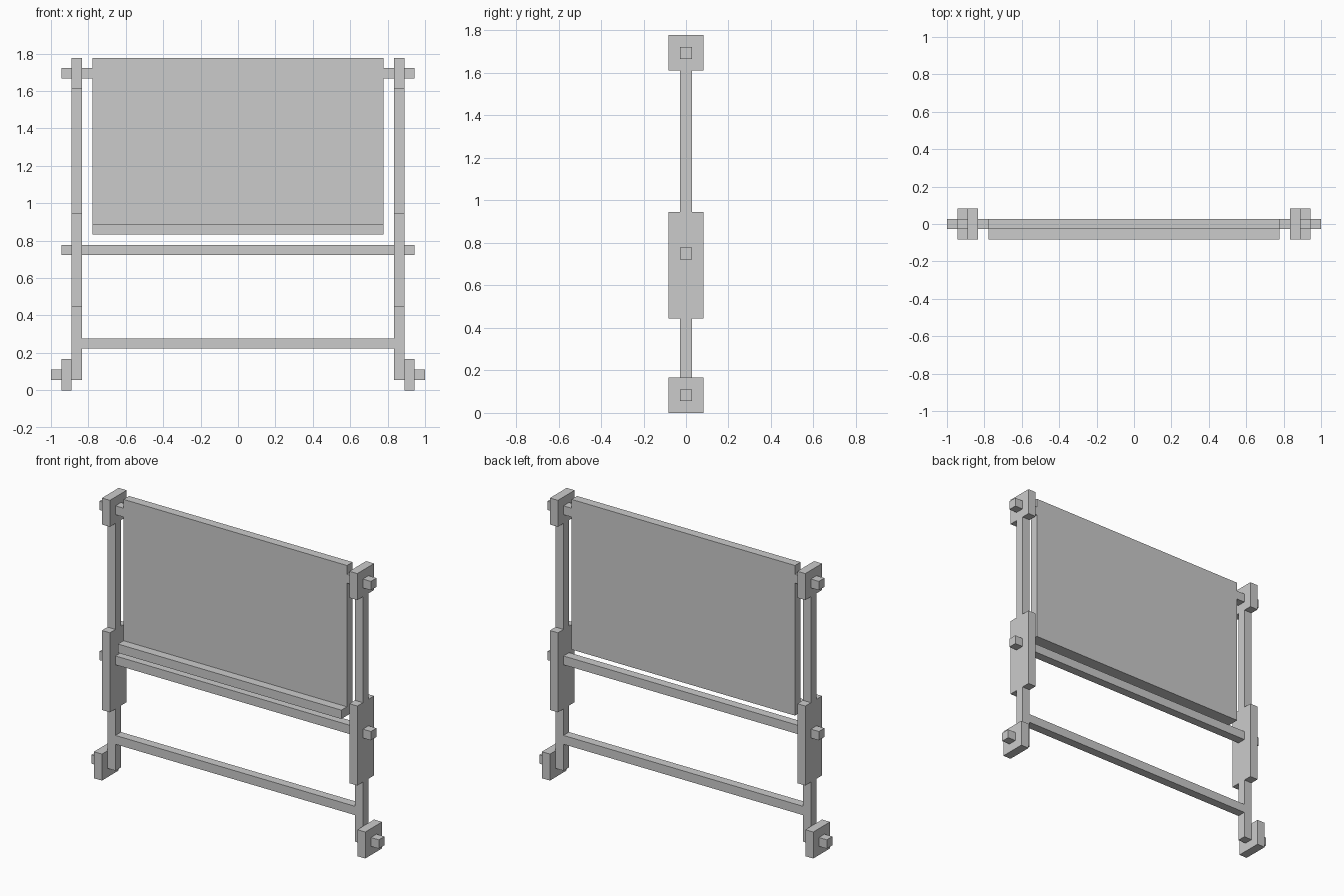
import bpy
import bmesh
from mathutils import Vector

if "Cube" in bpy.data.objects:
    bpy.data.objects.remove(bpy.data.objects["Cube"])

U = 1 / 18  # the whole model sits on a grid of 1/18 unit


def box(name, x, y, z, mirrored=False):
    """Box from (min, max) grid ranges, optionally mirrored across x = 0."""
    lo, hi = (Vector(c) * U for c in zip(x, y, z))
    bm = bmesh.new()
    bmesh.ops.create_cube(bm, size=1)
    bmesh.ops.scale(bm, vec=hi - lo, verts=bm.verts)
    bmesh.ops.translate(bm, vec=(lo + hi) / 2, verts=bm.verts)
    mesh = bpy.data.meshes.new(name)
    bm.to_mesh(mesh)
    bm.free()
    obj = bpy.data.objects.new(name, mesh)
    bpy.context.collection.objects.link(obj)
    if mirrored:
        mod = obj.modifiers.new("Mirror", 'MIRROR')
        mod.use_mirror_merge = False
    return obj


THIN = (-0.5, 0.5)
WIDE = (-1.5, 1.5)
POST = (15, 16)

# Board with its front ledge
box("board", (-14, 14), THIN, (15, 32))
box("ledge", (-14, 14), (-1.5, -0.5), (15, 16))

# Crossbars between the posts
box("lower_crossbar", (-15, 15), THIN, (4, 5))
box("middle_crossbar", (-15, 15), THIN, (13, 14))

# Side posts: thin sections and wide blocks
box("lower_post", POST, THIN, (1, 8), True)
box("middle_plate", POST, WIDE, (8, 17), True)
box("upper_post", POST, THIN, (17, 29), True)
box("pivot_block", POST, WIDE, (29, 32), True)

# Pins joining the board to the posts, and the outer pin ends
box("pivot_pin", (14, 15), THIN, (30, 31), True)
box("pivot_pin_end", (16, 17), THIN, (30, 31), True)
box("crossbar_end", (16, 17), THIN, (13, 14), True)

# Feet and their axle ends
box("foot", (16, 17), WIDE, (0, 3), True)
box("foot_axle_end", (17, 18), THIN, (1, 2), True)
